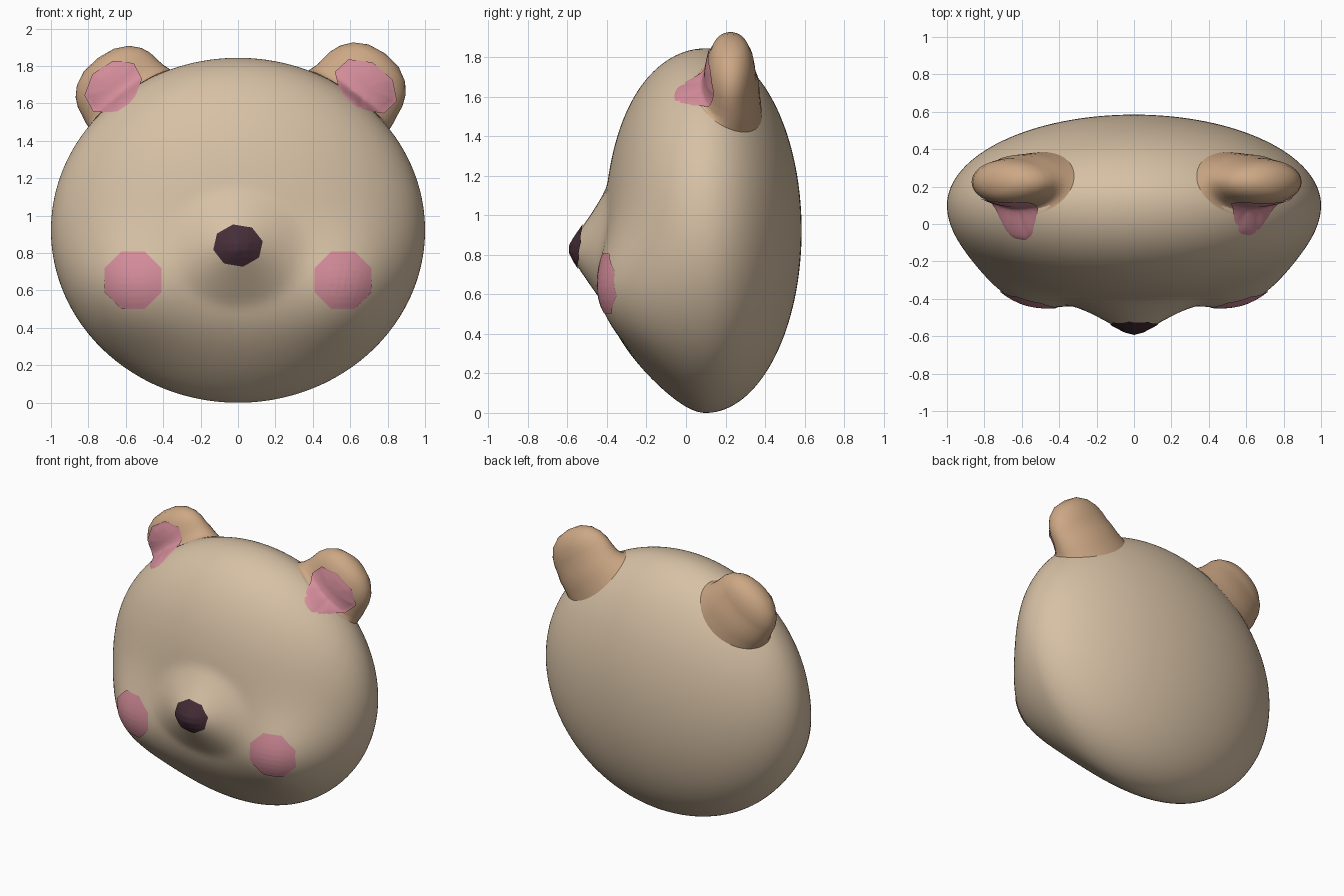
import bpy, bmesh, math
from mathutils import Vector
from mathutils.bvhtree import BVHTree

cube = bpy.data.objects.get("Cube")
if cube:
    bpy.data.objects.remove(cube, do_unlink=True)


def material(name, color):
    m = bpy.data.materials.new(name)
    m.use_nodes = True
    m.diffuse_color = (*color, 1)
    m.node_tree.nodes["Principled BSDF"].inputs["Base Color"].default_value = (*color, 1)
    return m


FUR = material("beige fur", (0.675, 0.53, 0.375))
TAN = material("tan ear", (0.61, 0.39, 0.235))
PINK = material("pink blush", (0.67, 0.27, 0.33))
DARK = material("dark plum nose", (0.06, 0.026, 0.038))


def finish(name, bm, mat):
    mesh = bpy.data.meshes.new(name)
    bm.to_mesh(mesh)
    bm.free()
    mesh.materials.append(mat)
    mesh.shade_smooth()
    obj = bpy.data.objects.new(name, mesh)
    bpy.context.collection.objects.link(obj)
    return obj


def loft(name, rings, tip, mat, relax=0, offset=0.0):
    """Skin closed rings up to a tip; optionally relax in depth and lift outward."""
    bm = bmesh.new()
    loops = [[bm.verts.new(p) for p in ring] for ring in rings]
    n = len(loops[0])
    for a, b in zip(loops, loops[1:]):
        for i in range(n):
            j = (i + 1) % n
            bm.faces.new((a[i], a[j], b[j], b[i]))
    top = bm.verts.new(tip)
    for i in range(n):
        bm.faces.new((loops[-1][i], loops[-1][(i + 1) % n], top))
    bmesh.ops.recalc_face_normals(bm, faces=bm.faces)
    for _ in range(relax):
        bmesh.ops.smooth_vert(bm, verts=bm.verts, factor=0.5, use_axis_y=True)
    bm.normal_update()
    for v in bm.verts:
        v.co += v.normal * (offset if v.normal.y < 0 else -offset)
    return finish(name, bm, mat)


def tree(obj):
    return BVHTree.FromPolygons([v.co for v in obj.data.vertices],
                                [p.vertices for p in obj.data.polygons])


# Head: flattened ball with a tucked chin, full cheeks and a pointed muzzle
def shape_head(u, v, w):
    x, z = u, 0.922 + 0.922 * w
    if v >= 0:
        return x, 0.1 + 0.485 * v, z
    depth = 0.512 + 0.03 * math.exp(-((w + 0.35) / 0.3) ** 2) + 0.04 * w * w
    depth -= 0.75 * max(0, -w - 0.5) ** 2
    cheek = math.exp(-((abs(x) - 0.7) ** 2 + (z - 0.52) ** 2) / 0.12)
    r = math.hypot(x / 1.15, z - 0.83, 0.035) - 0.035
    muzzle = 0.163 * max(0, 1 - r / 0.29) ** 1.3
    return x, 0.1 + v * (depth + 0.2 * cheek) - muzzle, z


bm = bmesh.new()
bmesh.ops.create_uvsphere(bm, u_segments=128, v_segments=80, radius=1)
for vert in bm.verts:
    vert.co = shape_head(*vert.co)
head = finish("head", bm, FUR)
head_tree = tree(head)

# Ears: flat domes whose skirts settle onto the head
SEG = 40
PROFILE = [(0.258, 0.145, 0.03), (0.25, 0.13, 0.08), (0.242, 0.125, 0.14),
           (0.22, 0.116, 0.2), (0.175, 0.096, 0.26), (0.1, 0.06, 0.305)]


def make_ear(name, side, height, shift):
    axis = Vector((0.6 * side, 0, 0.8))
    across = Vector((0.8 * side, 0, -0.6))
    base = Vector((0.607 * side, 0.225, 1.626)) + across * shift
    angles = [2 * math.pi * i / SEG for i in range(SEG)]
    skirt = []
    for a in angles:
        p = base + across * (0.28 * math.cos(a) - 0.015) + Vector((0, 0.17 * math.sin(a) - 0.01, 0))
        hit = head_tree.ray_cast(p + axis, -axis)[0]
        skirt.append(hit + axis * 0.003)
    rings = [skirt]
    for s, d, h in PROFILE:
        rings.append([base + across * (s * math.cos(a)) + axis * (h * height)
                      + Vector((0, d * math.sin(a), 0)) for a in angles])
    # Soft flare between the skirt and the dome
    flare = [p.lerp(q, 0.55) - axis * 0.012 for p, q in zip(rings[0], rings[1])]
    rings.insert(1, flare)
    return loft(name, rings, base + axis * (0.32 * height), TAN)


left_ear = make_ear("left_ear", 1, 0.94, 0.0)
right_ear = make_ear("right_ear", -1, 0.81, -0.015)
surfaces = [head_tree, tree(left_ear), tree(right_ear)]


# Colour patches: thin polygons laid on the surface from the front
def patch(name, x, z, rx, rz, mat, sides=8, turn=0.0, tilt=0.0, relax=0):
    steps, rows = 6, 14
    corners = []
    for i in range(sides):
        a = 2 * math.pi * (i + turn) / sides
        px, pz = rx * math.cos(a), rz * math.sin(a)
        corners.append(Vector((px * math.cos(tilt) - pz * math.sin(tilt),
                               px * math.sin(tilt) + pz * math.cos(tilt))))
    outline = [corners[i].lerp(corners[(i + 1) % sides], k / steps)
               for i in range(sides) for k in range(steps)]

    def drop(p):
        start = Vector((x + p.x, -2, z + p.y))
        hits = [t.ray_cast(start, Vector((0, 1, 0)))[0] for t in surfaces]
        depth = min((h.y for h in hits if h), default=0.2)
        return Vector((start.x, depth, start.z))

    rings = [[drop(p * (1 - k / rows)) for p in outline] for k in range(rows)]
    return loft(name, rings, drop(Vector((0, 0))), mat, relax, 0.006)


patch("nose", 0, 0.84, 0.132, 0.112, DARK, turn=0.25)
for label, side in (("left", 1), ("right", -1)):
    patch(label + "_cheek", 0.56 * side, 0.655, 0.163, 0.163, PINK, turn=0.5)
patch("left_inner_ear", 0.683, 1.69, 0.185, 0.13, PINK, tilt=-0.6, turn=0.3, relax=5)
patch("right_inner_ear", -0.665, 1.685, 0.17, 0.13, PINK, tilt=0.7, turn=0.3, relax=5)
